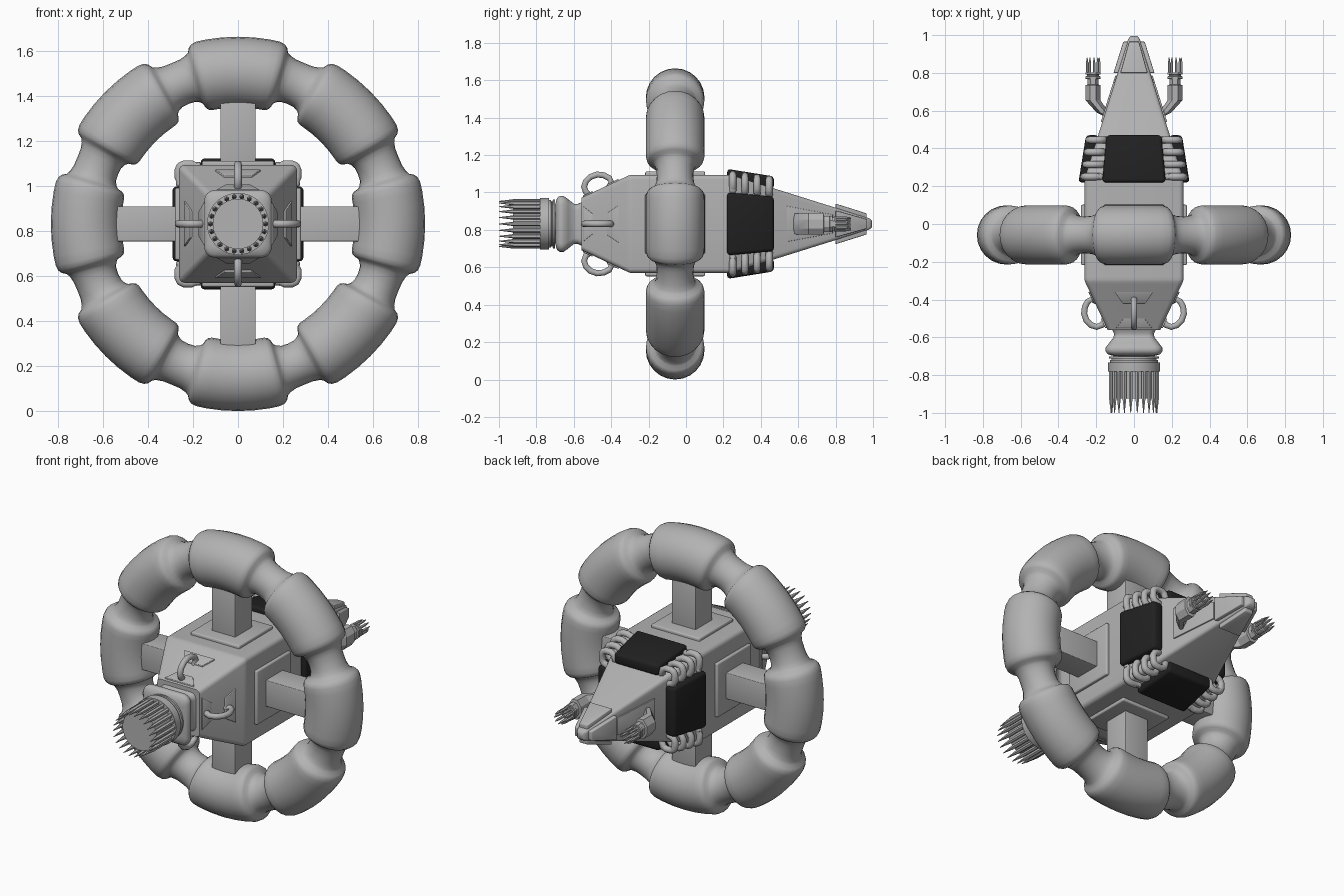
import bpy, bmesh, math
from mathutils import Vector, Matrix

if "Cube" in bpy.data.objects:
    bpy.data.objects.remove(bpy.data.objects["Cube"])

CZ = 0.832      # height of the ship's long axis
RY = -0.058     # y position of the wheel


def material(name, v):
    m = bpy.data.materials.new(name)
    m.diffuse_color = (v, v, v, 1)
    m.use_nodes = True
    m.node_tree.nodes["Principled BSDF"].inputs["Base Color"].default_value = m.diffuse_color
    return m


GREY = material("hull grey", 0.45)
DARK = material("window black", 0.015)


def loft(name, rings, mat=GREY, turn=0, closed=False, bevel=0, sharp=35):
    """Skin a list of equal-length point rings; turn = quarter turns about the long axis."""
    bm = bmesh.new()
    vs = [[bm.verts.new(p) for p in r] for r in rings]
    n = len(vs[0])
    for i in range(len(vs) if closed else len(vs) - 1):
        a, b = vs[i], vs[(i + 1) % len(vs)]
        for j in range(n):
            k = (j + 1) % n
            bm.faces.new((a[j], a[k], b[k], b[j]))
    if not closed:
        bm.faces.new(vs[0])
        bm.faces.new(vs[-1])
    bmesh.ops.recalc_face_normals(bm, faces=bm.faces)
    if bevel:
        bmesh.ops.bevel(bm, geom=list(bm.edges), offset=bevel, segments=3,
                        profile=0.5, affect='EDGES', clamp_overlap=True)
    for f in bm.faces:
        f.smooth = True
    me = bpy.data.meshes.new(name)
    bm.to_mesh(me)
    bm.free()
    me.set_sharp_from_angle(angle=math.radians(sharp))
    me.materials.append(mat)
    ob = bpy.data.objects.new(name, me)
    ob.location = (0, 0, CZ)
    ob.rotation_euler = (0, turn * math.pi / 2, 0)
    bpy.context.collection.objects.link(ob)
    return ob


def rounded_square(y, h, r):
    pts = []
    for c in range(4):
        q = c * math.pi / 2
        cx, cz = [(1, 1), (-1, 1), (-1, -1), (1, -1)][c]
        for s in range(5):
            a = q + s * math.pi / 8
            pts.append((cx * (h - r) + r * math.cos(a), y, cz * (h - r) + r * math.sin(a)))
    return pts


def oval(y, rx, rz, n, cx=0, cz=0):
    o = math.pi / n
    return [(cx + rx * math.cos(o + 2 * math.pi * i / n), y,
             cz + rz * math.sin(o + 2 * math.pi * i / n)) for i in range(n)]


def plate(name, y0, w0, y1, w1, height, t, turn, mat=GREY, bevel=0.004):
    """Four-sided plate lying on the hull face whose height is given by a function of y."""
    out = [(-w0, y0), (w0, y0), (w1, y1), (-w1, y1)]
    return loft(name, [[(x, y, height(y) + d) for x, y in out] for d in (-0.015, t)],
                mat, turn, bevel=bevel)


def tube(name, pts, r, normal, turn=0):
    """Round tube along a planar path, with rounded ends."""
    pts = [Vector(p) for p in pts]
    nrm = Vector(normal).normalized()
    rings = []
    for i, p in enumerate(pts):
        t = (pts[min(i + 1, len(pts) - 1)] - pts[max(i - 1, 0)]).normalized()
        b = t.cross(nrm)

        def ring(c, k):
            return [c + (nrm * math.cos(a) + b * math.sin(a)) * k
                    for a in (2 * math.pi * j / 10 for j in range(10))]
        if i == 0:
            rings.append(ring(p - t * r * 0.7, r * 0.6))
        rings.append(ring(p, r))
        if i == len(pts) - 1:
            rings.append(ring(p + t * r * 0.7, r * 0.6))
    return loft(name, rings, turn=turn, sharp=70)


def nose_h(y):
    return 0.262 - (y - 0.24) * 0.3135


def tail_h(y):
    return 0.262 + (y + 0.30) * 0.47


# Main hull: square section, tapered nose and tail, with support rings at the creases
hull = [(y, tail_h(y)) for y in (-0.56, -0.32, -0.305)]
hull += [(y, 0.262) for y in (-0.295, -0.28, 0.22, 0.235)]
hull += [(y, nose_h(y)) for y in (0.245, 0.26, 0.96, 0.98)] + [(0.995, 0.018)]
loft("hull", [rounded_square(y, h, min(0.025, h * 0.45)) for y, h in hull], sharp=50)

# Habitat wheel: eight fat modules joined by thin necks
half = [(0, .157), (5, .157), (10, .157), (13, .156), (14.6, .150), (15.6, .138),
        (16.3, .118), (17.5, .108), (19.5, .100)]
prof = [(-a, r) for a, r in reversed(half[1:])] + half + [(22.5, .098)]
rings = []
for k in range(8):
    for a, r in prof:
        th = math.radians(a + 45 * k)
        d = Vector((math.sin(th), 0, math.cos(th)))
        rings.append([d * (0.675 + r * math.cos(p)) + Vector((0, RY + r * math.sin(p), 0))
                      for p in (2 * math.pi * j / 24 for j in range(24))])
loft("habitat_wheel", rings, closed=True, sharp=60)

for k in range(4):
    # Spokes and their mounting plates
    plate("spoke", RY - 0.08, 0.078, RY + 0.08, 0.078, lambda y: 0.25, 0.31, k)
    plate("spoke_base", RY - 0.16, 0.16, RY + 0.16, 0.16, lambda y: 0.262, 0.018, k, bevel=0.008)

    # Bulging windows
    plate("window", 0.22, 0.168, 0.47, 0.146, lambda y: 0.262 - 0.16 * (y - 0.22) - 0.02,
          0.052, k, DARK, 0.018)
    plate("window_seat", 0.225, 0.155, 0.462, 0.135, nose_h, 0.015, k, DARK)

    # Nose armour and tail panels
    plate("nose_plate", 0.80, 0.072, 0.965, 0.026, nose_h, 0.022, k)
    plate("tail_panel_front", -0.36, 0.10, -0.42, 0.06, tail_h, 0.008, k, bevel=0.002)
    plate("tail_panel_rear", -0.50, 0.055, -0.55, 0.095, tail_h, 0.008, k, bevel=0.002)

    # Looping tail pipe
    loop = [(-.415, .19), (-.398, .222), (-.41, .245), (-.44, .260), (-.475, .264),
            (-.51, .252), (-.535, .228), (-.545, .198), (-.535, .17), (-.51, .15)]
    tube("tail_pipe", [(0, y, h) for y, h in loop], 0.017, (1, 0, 0), k)

    # Ribs wrapped round the hull corners beside the windows
    for i in range(4):
        y = 0.25 + 0.065 * i
        h, H = nose_h(y), 0.262 - 0.13 * (y - 0.25)
        arm = [(H - 0.085, h), (H - 0.075, H - 0.008), (H - 0.055, H + 0.003),
               (H - 0.022, H + 0.002), (H - 0.006, H - 0.006)]
        path = arm + [(b, a) for a, b in reversed(arm)]
        tube("corner_rib", [(a, y, b) for a, b in path], 0.019, (0, 1, 0), k)

# Side guns
for s, k in ((1, 1), (-1, 3)):
    plate("gun_panel", 0.54, 0.095, 0.785, 0.05, nose_h, 0.008, k, bevel=0.002)
    body = [(.575, .14, .03, .058), (.59, .165, .035, .060), (.655, .217, .043, .062),
            (.735, .217, .043, .062), (.738, .217, .032, .046), (.768, .217, .032, .046),
            (.769, .217, .042, .046), (.782, .217, .042, .046), (.783, .217, .034, .038),
            (.790, .217, .034, .038), (.791, .217, .042, .044), (.803, .217, .042, .044)]
    loft("gun_body", [oval(y, rx, rz, 8, s * cx) for y, cx, rx, rz in body], sharp=25)
    for i in range(9):
        a = 2 * math.pi * i / 9
        cx, cz = s * 0.217 + 0.033 * math.cos(a), 0.033 * math.sin(a)
        loft("gun_prong", [oval(y, r, r, 6, cx, cz)
                           for y, r in ((.80, .008), (.85, .008), (.882, .002))])

# Engine bell: rounded square, flaring rearwards
bell = [(-.53, .135), (-.555, .118), (-.58, .106), (-.60, .108), (-.63, .132),
        (-.655, .150), (-.675, .150), (-.69, .138), (-.698, .11)]
loft("engine_bell", [rounded_square(y, h, h * 0.3) for y, h in bell], sharp=50)

# Engine collar, bands and core
collar = [(-.69, .105), (-.70, .105), (-.701, .132), (-.712, .132), (-.713, .12),
          (-.72, .12), (-.721, .128), (-.732, .128), (-.733, .138), (-.78, .138),
          (-.781, .112), (-.925, .112)]
loft("engine_core", [oval(y, r, r, 32) for y, r in collar], sharp=30)

# Exhaust rods with pointed ends
for i in range(22):
    a = 2 * math.pi * i / 22
    loft("exhaust_rod", [oval(y, r, r, 6, 0.122 * math.cos(a), 0.122 * math.sin(a))
                         for y, r in ((-.775, .012), (-.92, .012), (-.95, .008), (-1.0, .002))])
